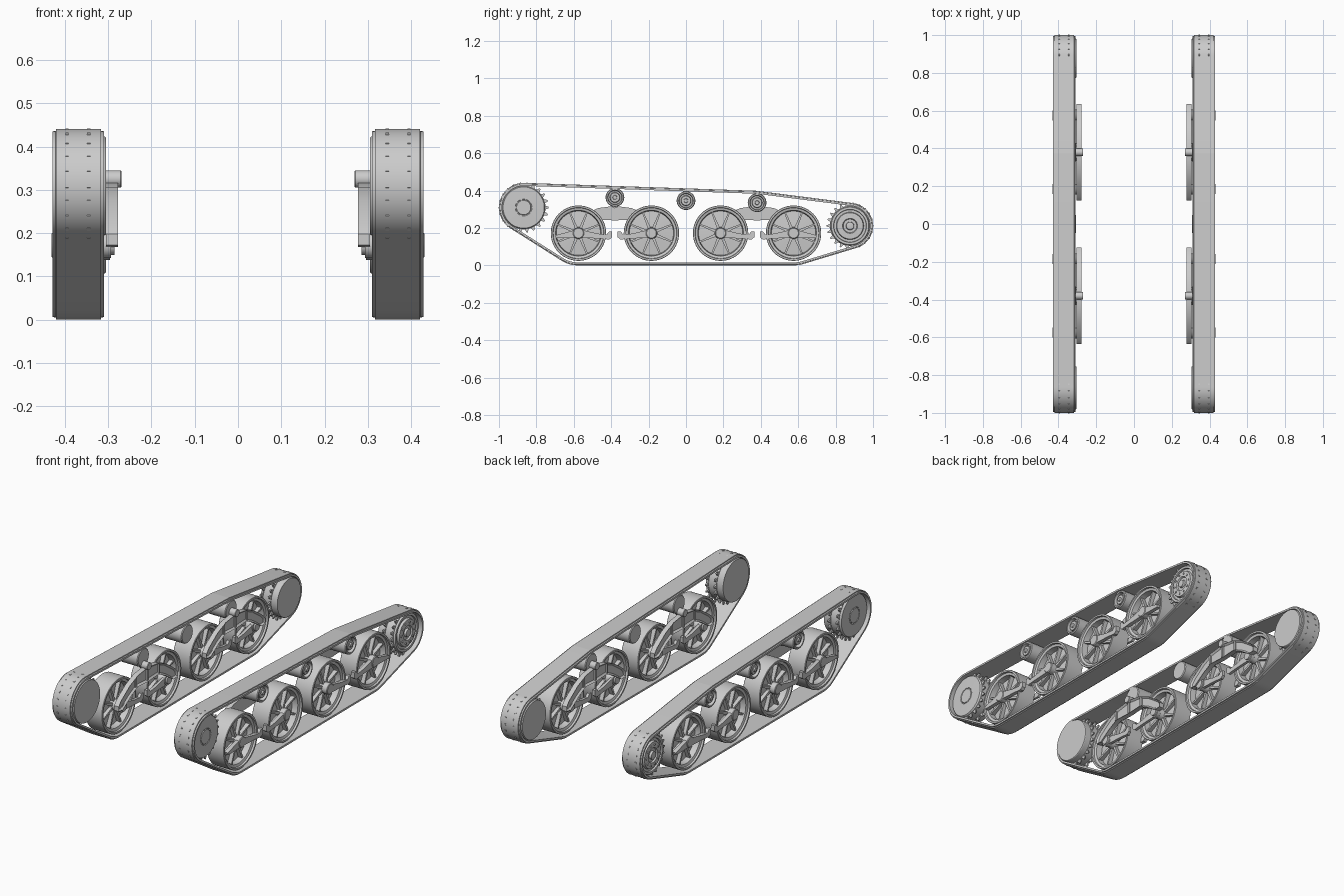
import bpy, bmesh
from math import sin, cos, pi, acos, atan2, hypot, radians

cube = bpy.data.objects.get("Cube")
if cube:
    bpy.data.objects.remove(cube, do_unlink=True)

steel = bpy.data.materials.new("grey steel")
steel.use_nodes = True
steel.diffuse_color = (0.6, 0.6, 0.6, 1)
for node in steel.node_tree.nodes:
    if node.type == "BSDF_PRINCIPLED":
        node.inputs["Base Color"].default_value = (0.6, 0.6, 0.6, 1)
        node.inputs["Roughness"].default_value = 0.6


def loft(bm, rings, closed=False):
    """Join rings of points with quads; cap the ends unless closed."""
    rows = [[bm.verts.new(p) for p in ring] for ring in rings]
    n = len(rows[0])
    faces = []
    for i in range(len(rows) if closed else len(rows) - 1):
        a, b = rows[i], rows[(i + 1) % len(rows)]
        for j in range(n):
            k = (j + 1) % n
            faces.append(bm.faces.new((a[j], a[k], b[k], b[j])))
    if not closed:
        faces += [bm.faces.new(rows[0]), bm.faces.new(rows[-1])]
    bmesh.ops.recalc_face_normals(bm, faces=faces)
    return faces


def lathe(bm, y, z, profile, n=48):
    """Turn an (x, radius) profile around a sideways axle."""
    return loft(bm, [[(x, y + r * cos(2 * pi * i / n), z + r * sin(2 * pi * i / n))
                      for i in range(n)] for x, r in profile])


def prism(bm, points, x0, x1):
    """Extrude a (y, z) outline sideways."""
    return loft(bm, [[(x, y, z) for y, z in points] for x in (x0, x1)])


def finish(name, bm):
    """Make the object and mirror it to the other track."""
    mesh = bpy.data.meshes.new(name)
    bm.to_mesh(mesh)
    bm.free()
    mesh.materials.append(steel)
    for p in mesh.polygons:
        p.use_smooth = True
    mesh.set_sharp_from_angle(angle=radians(30))
    obj = bpy.data.objects.new(name, mesh)
    bpy.context.scene.collection.objects.link(obj)
    mod = obj.modifiers.new("both sides", "MIRROR")
    mod.use_axis[0] = True
    mod.use_mirror_merge = False
    return obj


# Track belt: stretched around circles (y, z, radius), counter-clockwise
FRONT = (-0.868, 0.309, 0.132)
REAR = (0.877, 0.211, 0.123)
circles = [FRONT, (-0.58, 0.16, 0.16), (0.58, 0.16, 0.16), REAR, (0.37, 0.335, 0.064)]


def tangent(a, b):
    dy, dz = b[0] - a[0], b[1] - a[1]
    return atan2(dz, dy) - acos((a[2] - b[2]) / hypot(dy, dz))


section = [(0.309, -0.016), (0.309, -0.006), (0.316, -0.005), (0.317, 0),
           (0.42, 0), (0.421, -0.005), (0.428, -0.006), (0.428, -0.016)]
rings = []
for i, c in enumerate(circles):
    start = tangent(circles[i - 1], c)
    sweep = (tangent(c, circles[(i + 1) % len(circles)]) - start) % (2 * pi)
    steps = max(4, int(sweep / 0.09))
    for s in range(steps + 1):
        a = start + sweep * s / steps
        rings.append([(x, c[0] + (c[2] + o) * cos(a), c[1] + (c[2] + o) * sin(a))
                      for x, o in section])
bm = bmesh.new()
loft(bm, rings, closed=True)
finish("track_belt", bm)


# Toothed end wheels, the tooth tips just piercing the belt
def tooth_ring(bm, centre, x, teeth=22):
    y, z, r = centre
    points = []
    for i in range(teeth):
        for step, rad in ((-0.3, r - 0.015), (-0.1, r + 0.002), (0.1, r + 0.002), (0.3, r - 0.015)):
            a = 2 * pi * (i + step) / teeth
            points.append((y + rad * cos(a), z + rad * sin(a)))
    prism(bm, points, x - 0.004, x + 0.004)


def bolt_circle(bm, y, z, radius, count, x, size):
    for i in range(count):
        a = 2 * pi * i / count
        lathe(bm, y + radius * cos(a), z + radius * sin(a), [(x - 0.004, size), (x + 0.004, size)], 8)


bm = bmesh.new()
fy, fz, fr = FRONT
lathe(bm, fy, fz, [(0.305, 0.112), (0.308, 0.114), (0.404, 0.114), (0.41, 0.11), (0.412, 0.045),
                   (0.409, 0.043), (0.409, 0.04), (0.413, 0.038)], 64)
bolt_circle(bm, fy, fz, 0.042, 10, 0.41, 0.004)
for x in (0.345, 0.395):
    tooth_ring(bm, FRONT, x)
finish("front_drive_wheel", bm)

bm = bmesh.new()
ry, rz, rr = REAR
lathe(bm, ry, rz, [(0.305, 0.102), (0.308, 0.104), (0.4, 0.104), (0.408, 0.1), (0.408, 0.088),
                   (0.39, 0.084), (0.39, 0.076), (0.412, 0.07), (0.414, 0.04), (0.406, 0.036),
                   (0.406, 0.022), (0.418, 0.02), (0.42, 0.008)], 64)
bolt_circle(bm, ry, rz, 0.055, 10, 0.413, 0.006)
for x in (0.345, 0.395):
    tooth_ring(bm, REAR, x)
finish("rear_idler_wheel", bm)

# Return rollers
for name, y, z in (("front", -0.38, 0.363), ("middle", 0, 0.346), ("rear", 0.38, 0.335)):
    bm = bmesh.new()
    lathe(bm, y, z, [(0.306, 0.046), (0.31, 0.05), (0.416, 0.05), (0.42, 0.046), (0.42, 0.039),
                     (0.4, 0.036), (0.4, 0.028), (0.415, 0.025), (0.415, 0.012), (0.422, 0.01)])
    finish(name + "_return_roller", bm)


# Road wheels: stepped rim, thin web and radial ribs
def road_wheel(name, y, z):
    bm = bmesh.new()
    lathe(bm, y, z, [(0.285, 0.022), (0.31, 0.025), (0.355, 0.032), (0.362, 0.118), (0.33, 0.122),
                     (0.326, 0.135), (0.316, 0.137), (0.316, 0.146), (0.318, 0.148), (0.418, 0.148),
                     (0.42, 0.146), (0.42, 0.137), (0.41, 0.135), (0.406, 0.122), (0.374, 0.118),
                     (0.381, 0.032), (0.415, 0.025), (0.425, 0.02)], 64)
    for i in range(8):
        a = pi * (i + 0.5) / 4
        c, s = cos(a), sin(a)
        rib = [(0.02, 0.008), (0.124, 0.004), (0.124, -0.004), (0.02, -0.008)]
        prism(bm, [(y + u * c - v * s, z + u * s + v * c) for u, v in rib], 0.338, 0.398)
    finish(name, bm)


# Trailing arm from an axle toward the bogie centre
def arm(bm, y, z, d, x0, x1, tail):
    shape = [(0, 0.022), (0.1, -0.002), (0.15, -0.008), (0.163, 0.008), (0.18, 0.008),
             (0.18, -0.022), (0.165, -0.034), (0.1, -0.028), (0, -0.024)]
    if tail:
        shape += [(-0.12, -0.026), (-0.125, -0.012)]
    prism(bm, [(y + d * u, z + v) for u, v in shape], x0, x1)
    lathe(bm, y, z, [(x0 - 0.003, 0.03), (x1, 0.03), (x1 + 0.003, 0.026)], 24)


arch = [(0, 0.318), (0.09, 0.306), (0.16, 0.275), (0.235, 0.222), (0.255, 0.198), (0.255, 0.172),
        (0.22, 0.168), (0.15, 0.215), (0.09, 0.245), (0, 0.24)]
for place, centre, outward in (("front", -0.38, -1), ("rear", 0.38, 1)):
    for d in (-1, 1):
        y = centre + d * 0.195
        label = place + ("_bogie_front_" if d < 0 else "_bogie_rear_")
        road_wheel(label + "wheel", y, 0.172)
        bm = bmesh.new()
        arm(bm, y, 0.172, -d, 0.406, 0.428, d == outward)
        arm(bm, y, 0.172, -d, 0.296, 0.312, False)
        finish(label + "arms", bm)

    # Arched bogie beam with a recessed inner face
    bm = bmesh.new()
    outline = [(centre + y, z) for y, z in arch]
    outline += [(centre - y, z) for y, z in arch[-2:0:-1]]
    faces = prism(bm, outline, 0.277, 0.305)
    bmesh.ops.inset_region(bm, faces=[faces[-2]], thickness=0.009, depth=-0.01)
    for y in (-0.1, 0, 0.1):
        top = 0.312 if y == 0 else 0.298
        prism(bm, [(centre + y - 0.006, 0.246), (centre + y + 0.006, 0.246),
                   (centre + y + 0.006, top), (centre + y - 0.006, top)], 0.279, 0.3)
    finish(place + "_bogie_beam", bm)

    # Pivot pin on top of the beam
    bm = bmesh.new()
    lathe(bm, centre, 0.325, [(0.269, 0.018), (0.271, 0.02), (0.318, 0.02)], 24)
    finish(place + "_bogie_pivot", bm)
